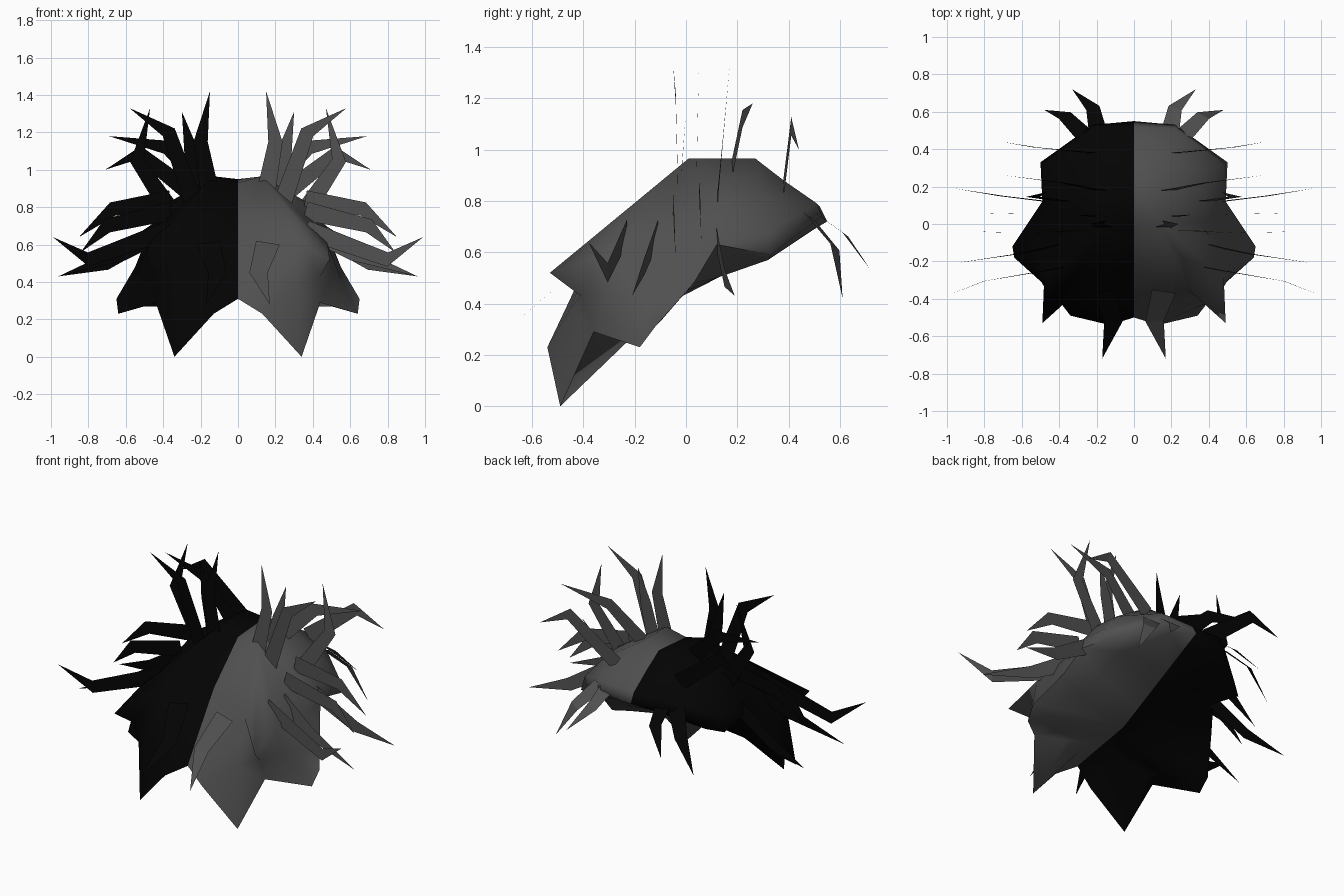
import bpy
import bmesh
import math
from mathutils import Vector

default_cube = bpy.data.objects.get("Cube")
if default_cube:
    bpy.data.objects.remove(default_cube, do_unlink=True)


def make_material(name, level):
    material = bpy.data.materials.new(name)
    material.use_nodes = True
    colour = (level, level, level, 1)
    material.diffuse_color = colour
    material.node_tree.nodes["Principled BSDF"].inputs["Base Color"].default_value = colour
    material.node_tree.nodes["Principled BSDF"].inputs["Roughness"].default_value = 1
    return material


materials = {
    "left": make_material("charcoal grey", 0.08),
    "right": make_material("near black", 0.001),
}

# Half shell: rows run from the front centre round the side to the back centre
rim = [(0, -.5, .31), (.13, -.54, .23), (.34, -.49, 0), (.44, -.36, .29),
       (.64, -.18, .23), (.65, -.12, .31), (.55, .03, .48), (.49, .12, .63),
       (.5, .33, .59), (.22, .53, .74), (0, .55, .72)]
cheek = [(0, -.43, .42), (.15, -.45, .42), (.32, -.45, .38), (.44, -.41, .43),
         (.5, -.3, .45), (.55, -.14, .42), (.5, 0, .59), (.47, .12, .7),
         (.48, .32, .68), (.22, .51, .79), (0, .52, .78)]

# The brow row carries a jutting point at its fourth place
brow = [(0, -.24, .7), (.13, -.29, .69), (.29, -.35, .64), (.49, -.53, .52),
        (.48, -.29, .6), (.45, -.1, .66), (.4, .02, .76), (.38, .12, .82),
        (.36, .28, .82), (.15, .38, .88), (0, .38, .88)]

# The underside has a bent keel and sags behind the front points
hollow = [rim[0], (.12, -.36, .29), (.3, -.23, .25), (.38, -.21, .27),
          (.5, -.16, .27), (.5, -.1, .33), (.42, -.02, .44), (.36, .12, .5),
          (.36, .32, .57), (.15, .5, .69), rim[-1]]
last = len(rim) - 1
half = last // 2
knee = Vector((0, -.09, .39))
keel = [Vector(rim[0]).lerp(knee, i / half) for i in range(half)]
keel += [knee.lerp(Vector(rim[-1]), i / half) for i in range(half + 1)]

# The crest is a flat strip beside the centre line
crest_front, crest_back = (.13, .01, .965), (.13, .27, .965)
crest = [(0, 0, .93)] + [crest_front] * 6 + [crest_back] * 3 + [(0, .27, .95)]
spine = [(0, 0, .93)] * 6 + [(0, .27, .95)] * 5


def finish(name, bm, side, smooth):
    """Turn a left-hand mesh into an object on the wanted side."""
    if side == "right":
        for vert in bm.verts:
            vert.co.x = -vert.co.x
        bmesh.ops.reverse_faces(bm, faces=bm.faces[:])
    mesh = bpy.data.meshes.new(name)
    bm.to_mesh(mesh)
    bm.free()
    mesh.materials.append(materials[side])
    obj = bpy.data.objects.new(side + "_" + name, mesh)
    bpy.context.collection.objects.link(obj)
    if smooth:
        bpy.ops.object.select_all(action="DESELECT")
        obj.select_set(True)
        bpy.context.view_layer.objects.active = obj
        bpy.ops.object.shade_smooth_by_angle(angle=math.radians(75))


def shell(side):
    bm = bmesh.new()
    rows = [[bm.verts.new(point) for point in row]
            for row in (keel, hollow, rim, cheek, brow, crest, spine)]
    for low, high in zip(rows, rows[1:]):
        for i in range(last):
            bm.faces.new((low[i], low[i + 1], high[i + 1], high[i]))
    bmesh.ops.remove_doubles(bm, verts=bm.verts[:], dist=.0005)
    bmesh.ops.dissolve_degenerate(bm, edges=bm.edges[:], dist=.0005)
    bmesh.ops.triangulate(bm, faces=bm.faces[:])
    finish("shell", bm, side, True)


def blade(name, side, root, mid, tip, normal=(0, 1, 0), width=.1):
    """A flat bent spike: a broad root, a kink and a sharp tip."""
    root, mid, tip = Vector(root), Vector(mid), Vector(tip)
    normal = Vector(normal)
    root_across = (mid - root).cross(normal).normalized() * width / 2
    mid_across = (tip - root).cross(normal).normalized() * width * .38
    bm = bmesh.new()
    a, b, c, d, e = [bm.verts.new(point) for point in (
        root - root_across, root + root_across,
        mid + mid_across, tip, mid - mid_across)]
    bm.faces.new((a, b, c, e))
    bm.faces.new((e, c, d))
    finish(name, bm, side, False)


# Side spikes: depth at the root and tip, then the root, kink and tip as (x, z)
side_spikes = {
    "crown_spike": (-.02, .02, (.15, .88), (.2, 1.15), (.15, 1.42)),
    "inner_spike": (.04, .05, (.19, .85), (.25, 1.1), (.3, 1.31)),
    "forked_spike": (.12, .17, (.36, .78), (.54, 1.05), (.47, 1.33)),
    "tall_spike": (-.03, -.05, (.23, .8), (.37, 1.2), (.58, 1.33)),
    "high_spike": (.18, .26, (.18, .93), (.38, 1.12), (.69, 1.18)),
    "rear_spike": (.38, .44, (.22, .85), (.53, 1.09), (.71, 1.0)),
    "shoulder_spike": (.05, .06, (.36, .84), (.67, .79), (.85, .64)),
    "long_spike": (.11, .19, (.38, .7), (.71, .5), (.96, .43)),
    "upper_cheek_spike": (-.05, -.04, (.36, .78), (.7, .7), (.84, .56)),
    "cheek_spike": (-.11, -.21, (.38, .68), (.62, .55), (.96, .43)),
    "hooked_spike": (-.23, -.38, (.36, .68), (.8, .52), (.99, .64)),
}

for side in materials:
    shell(side)
    for name, (root_y, tip_y, root, mid, tip) in side_spikes.items():
        middle_y = (root_y + tip_y) / 2
        blade(name, side, (root[0], root_y, root[1]),
              (mid[0], middle_y, mid[1]), (tip[0], tip_y, tip[1]))
    # Forelock and tail spikes lie flat against the slope of the shell
    blade("forelock_spike", side, (.16, -.36, .61), (.11, -.52, .45),
          (.17, -.72, .28), normal=(0, -.7, .7), width=.13)
    blade("tail_spike", side, (.19, .48, .77), (.22, .62, .67),
          (.33, .72, .53), normal=(0, .6, .8))
    blade("outer_tail_spike", side, (.27, .48, .74), (.37, .58, .62),
          (.48, .61, .42), normal=(0, .6, .8))
